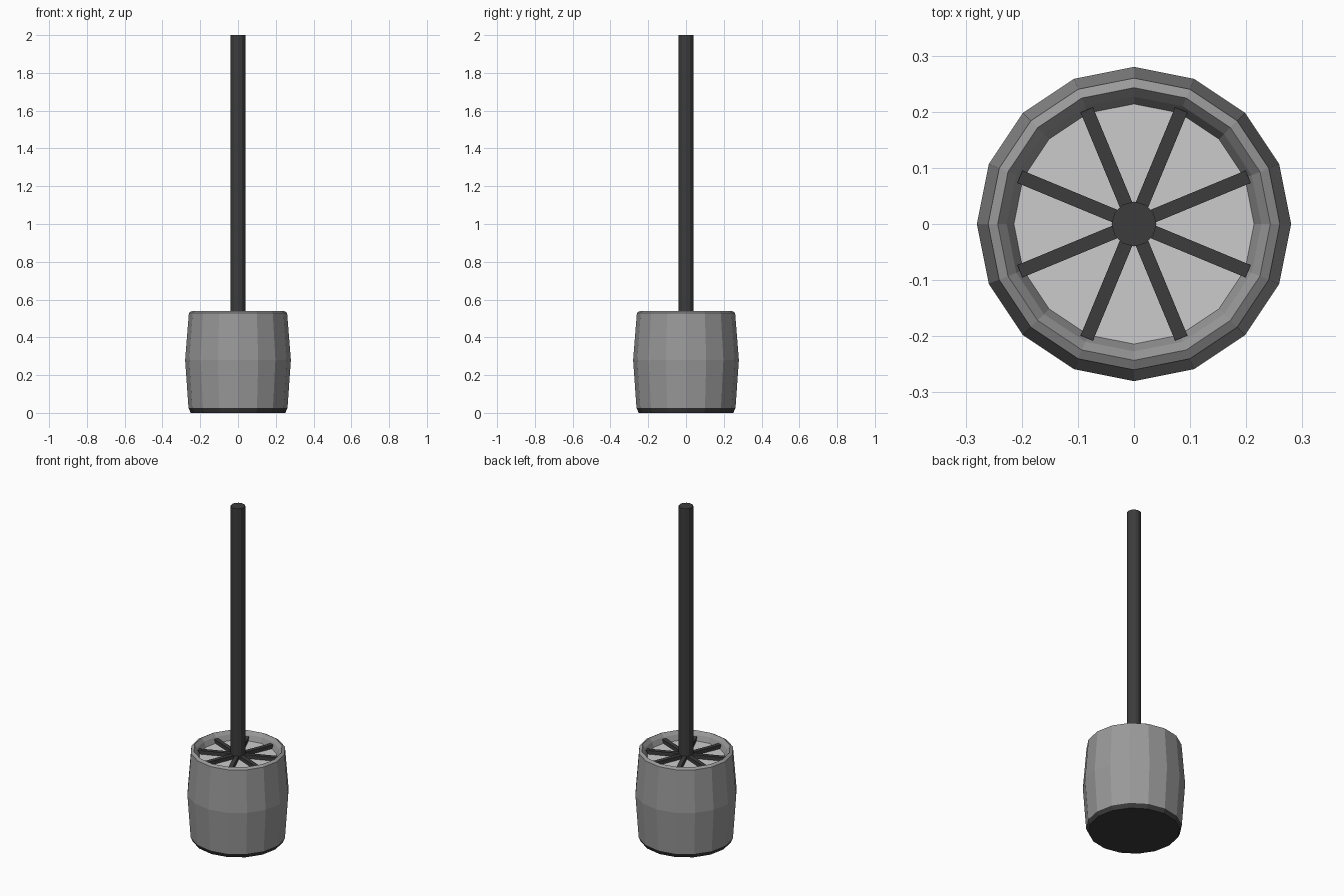
import bpy, bmesh, math
from mathutils import Matrix

if "Cube" in bpy.data.objects:
    bpy.data.objects.remove(bpy.data.objects["Cube"])

def material(name, v):
    m = bpy.data.materials.new(name)
    m.diffuse_color = (v, v, v, 1)
    m.use_nodes = True
    m.node_tree.nodes["Principled BSDF"].inputs["Base Color"].default_value = m.diffuse_color
    return m

DARK = material("dark metal", 0.045)
GREY = material("mid grey", 0.32)
LIGHT = material("light grey", 0.6)

def finish(bm, name, mats):
    me = bpy.data.meshes.new(name)
    bm.to_mesh(me)
    bm.free()
    for m in mats:
        me.materials.append(m)
    ob = bpy.data.objects.new(name, me)
    bpy.context.collection.objects.link(ob)
    return ob

def lathe(name, profile, sides, mats, cap_start=True, cap_end=True):
    """Revolve (radius, z) points about the z axis with flat sides."""
    bm = bmesh.new()
    rings = []
    for r, z in profile:
        rings.append([bm.verts.new((r * math.cos(2 * math.pi * i / sides),
                                    r * math.sin(2 * math.pi * i / sides), z))
                      for i in range(sides)])
    for a, b in zip(rings, rings[1:]):
        for i in range(sides):
            j = (i + 1) % sides
            bm.faces.new((a[i], a[j], b[j], b[i]))
    if cap_start:
        bm.faces.new(rings[0][::-1])
    if cap_end:
        bm.faces.new(rings[-1])
    return finish(bm, name, mats)

# Barrel body: dark base, bulging wall, chamfered rim, recessed lip
body = lathe("barrel_body",
             [(0.25, 0), (0.262, 0.025), (0.28, 0.28), (0.26, 0.53),
              (0.243, 0.54), (0.227, 0.52), (0.214, 0.49)],
             16, [GREY, DARK, LIGHT])
for p in body.data.polygons:
    if p.center.z < 0.02:
        p.material_index = 1          # base edge and underside
    elif len(p.vertices) == 16:
        p.material_index = 2          # recessed top panel

# Pole
lathe("pole", [(0.04, 0.49), (0.04, 2.0)], 12, [DARK])

# Eight radial spokes lying on the top panel
bm = bmesh.new()
for k in range(8):
    rot = Matrix.Rotation(math.radians(22.5 + 45 * k), 4, 'Z')
    bmesh.ops.create_cube(bm, size=1, matrix=rot
                          @ Matrix.Translation((0.125, 0, 0.5))
                          @ Matrix.Diagonal((0.19, 0.024, 0.024, 1)))
finish(bm, "top_spokes", [DARK])
